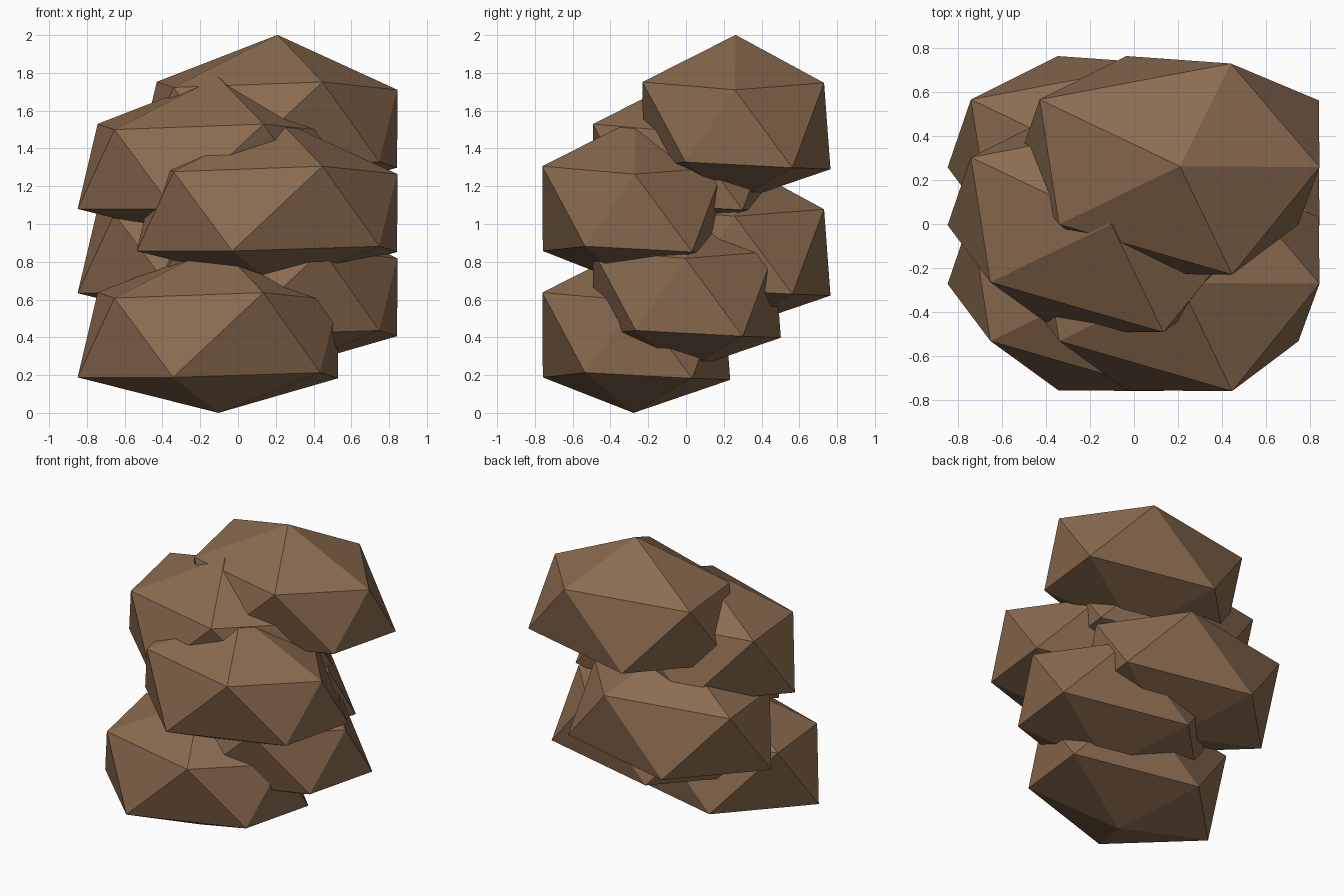
import bpy
import bmesh
from mathutils import Vector

# Remove the default object
default_cube = bpy.data.objects.get("Cube")
if default_cube:
    bpy.data.objects.remove(default_cube, do_unlink=True)

# Single earthy brown for every boulder
brown = bpy.data.materials.new("earth_brown")
brown.use_nodes = True
brown.diffuse_color = (0.26, 0.15, 0.08, 1.0)
brown.node_tree.nodes["Principled BSDF"].inputs["Base Color"].default_value = brown.diffuse_color

# Boulder shape: two uneven five-point rings between a top and a bottom point
BOTTOM = (0, -0.01, 0)
LOWER_RING = [
    (-0.745, -0.005, 0.188),
    (-0.24, -0.49, 0.188),
    (0.54, -0.266, 0.213),
    (0.633, 0.30, 0.183),
    (-0.243, 0.502, 0.175),
]
UPPER_RING = [
    (-0.55, -0.265, 0.608),
    (0.238, -0.493, 0.637),
    (0.636, -0.004, 0.595),
    (0.232, 0.468, 0.632),
    (-0.639, 0.304, 0.638),
]
TOP = (0, 0, 0.886)


def boulder_mesh():
    """Faceted twenty-sided boulder, skinned over its points."""
    mesh = bpy.data.meshes.new("boulder")
    bm = bmesh.new()
    points = [bm.verts.new(Vector(p)) for p in [BOTTOM, *LOWER_RING, *UPPER_RING, TOP]]
    bmesh.ops.convex_hull(bm, input=points)
    bmesh.ops.recalc_face_normals(bm, faces=bm.faces)
    bm.to_mesh(mesh)
    bm.free()
    mesh.materials.append(brown)
    return mesh


# Stack the boulders: sides alternate, depth cycles front, middle, back
LEFT, RIGHT = 0.209, -0.104
FRONT, MIDDLE, BACK = -0.268, 0.0, 0.263
STEP = 0.223

stack = [
    ("bottom_boulder", RIGHT, FRONT),
    ("lower_left_boulder", LEFT, MIDDLE),
    ("lower_back_boulder", RIGHT, BACK),
    ("upper_front_boulder", LEFT, FRONT),
    ("upper_right_boulder", RIGHT, MIDDLE),
    ("top_boulder", LEFT, BACK),
]

shared_mesh = boulder_mesh()
for level, (name, x, y) in enumerate(stack):
    boulder = bpy.data.objects.new(name, shared_mesh)
    boulder.location = (x, y, level * STEP)
    bpy.context.collection.objects.link(boulder)
